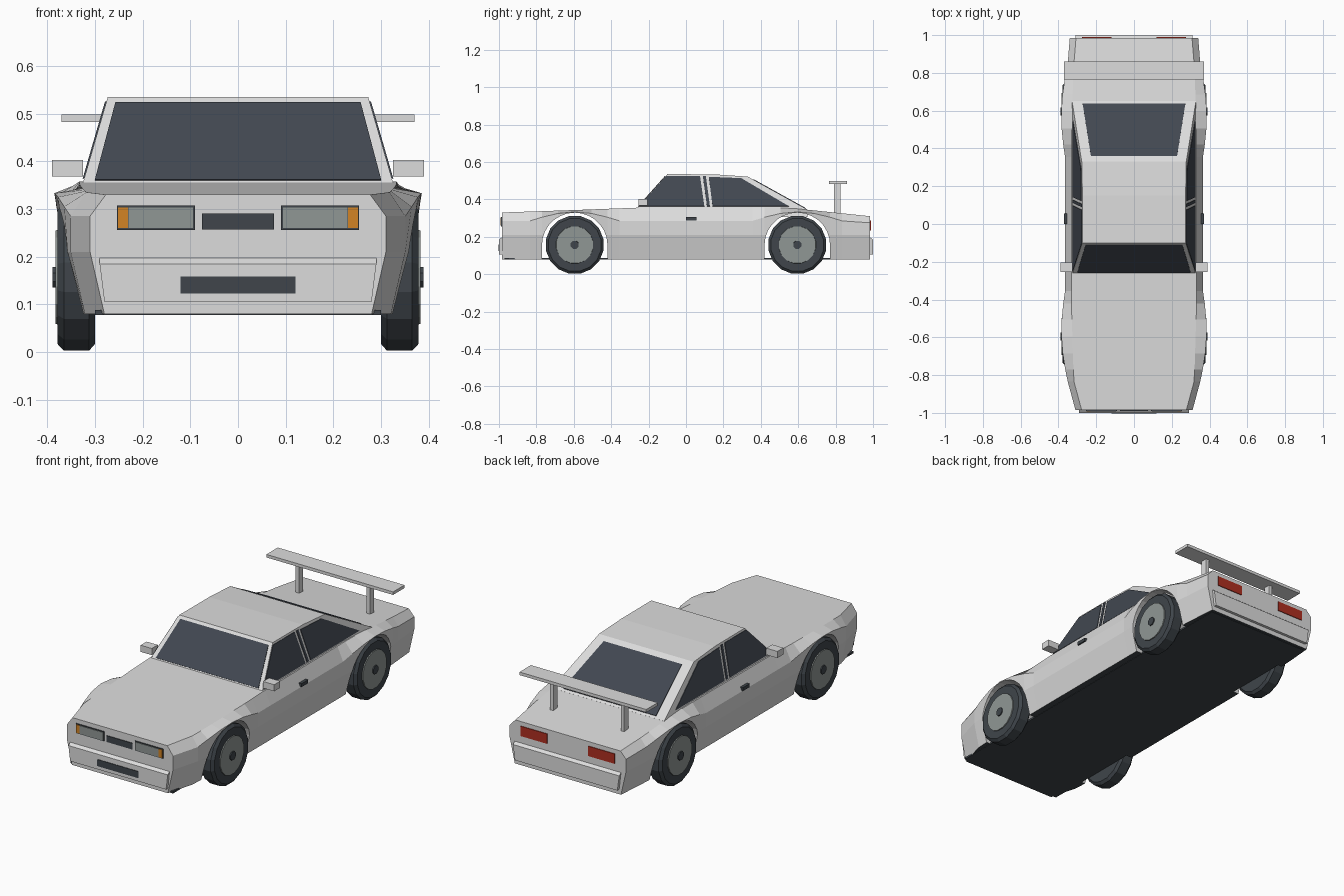
import bpy, bmesh, math
from mathutils import Vector

old = bpy.data.objects.get("Cube")
if old:
    bpy.data.objects.remove(old, do_unlink=True)


def material(name, rgb):
    m = bpy.data.materials.new(name)
    m.use_nodes = True
    m.diffuse_color = (*rgb, 1)
    m.node_tree.nodes["Principled BSDF"].inputs["Base Color"].default_value = (*rgb, 1)
    return m


PAINT = material("white_paint", (0.72, 0.72, 0.72))
GLASS = material("dark_glass", (0.054, 0.064, 0.082))
DARK = material("black_rubber", (0.05, 0.06, 0.07))
GREY = material("grey_metal", (0.28, 0.31, 0.30))
AMBER = material("amber_lamp", (0.65, 0.23, 0.018))
RED = material("red_lamp", (0.43, 0.028, 0.015))
SIDES = (("left", 1), ("right", -1))


def finish(name, bm, *mats):
    bmesh.ops.recalc_face_normals(bm, faces=bm.faces)
    me = bpy.data.meshes.new(name)
    bm.to_mesh(me)
    bm.free()
    for m in mats:
        me.materials.append(m)
    ob = bpy.data.objects.new(name, me)
    bpy.context.collection.objects.link(ob)
    return ob


def loft(name, rings, *mats):
    """Skin closed rings of points and cap both ends."""
    bm = bmesh.new()
    rows = [[bm.verts.new(p) for p in ring] for ring in rings]
    n = len(rows[0])
    for a, b in zip(rows, rows[1:]):
        for i in range(n):
            j = (i + 1) % n
            bm.faces.new((a[i], a[j], b[j], b[i]))
    bm.faces.new(rows[0])
    bm.faces.new(rows[-1])
    return finish(name, bm, *mats)


def box(name, x, y, z, mat):
    rings = [[(a, y[0], z[0]), (a, y[1], z[0]), (a, y[1], z[1]), (a, y[0], z[1])] for a in x]
    return loft(name, rings, mat)


def plate(name, pts, mat):
    """Thin pane lying on a flat surface, raised away from the cabin centre."""
    pts = [Vector(p) for p in pts]
    n = (pts[1] - pts[0]).cross(pts[2] - pts[0]).normalized()
    if n.dot(pts[0] - Vector((0, 0.1, 0.3))) < 0:
        n = -n
    return loft(name, [[p - n * 0.002 for p in pts], [p + n * 0.003 for p in pts]], mat)


def lerp(table, t):
    for (a, u), (b, v) in zip(table, table[1:]):
        if t <= b:
            return u + (v - u) * max(0, t - a) / (b - a)
    return table[-1][1]


# Body shell: cross sections along the length with flared wheel arches
AXLE, HUB_Z = 0.595, 0.157
WIDTH = [(-0.985, 0.31), (-0.83, 0.352), (-0.4, 0.365), (0.4, 0.365), (0.8, 0.355), (0.985, 0.34)]
TOP = [(-0.985, 0.33), (-0.6, 0.343), (-0.25, 0.356), (0.45, 0.358), (0.6, 0.35), (0.985, 0.31)]


def section(y):
    d = min(abs(abs(y) - AXLE) / 0.24, 1)
    flare = math.cos(d * math.pi / 2)
    w, top = lerp(WIDTH, y), lerp(TOP, y)
    half = [(w - 0.03, 0.08), (w + 0.008 * flare, 0.21),
            (w + 0.025 * flare, 0.285 + 0.048 * flare), (w - 0.033, top)]
    if y > 0.9:
        half[2] = (w, 0.275)
    return [(x, y, z) for x, z in half] + [(-x, y, z) for x, z in reversed(half)]


steps = [-0.24, -0.175, -0.09, 0, 0.09, 0.175, 0.24]
stations = [-0.985] + [-AXLE + s for s in steps] + [-0.25, 0.1] + [AXLE + s for s in steps] + [0.985]
body = loft("body", [section(y) for y in stations], PAINT, DARK)
for f in body.data.polygons:
    if f.normal.z < -0.9:
        f.material_index = 1

# Wheel arch openings
for y in (-AXLE, AXLE):
    arc = [(y + 0.175 * math.cos(math.pi * i / 14), HUB_Z + 0.172 * math.sin(math.pi * i / 14))
           for i in range(15)]
    arc += [(y - 0.175, 0), (y + 0.175, 0)]
    cutter = loft("arch_cutter", [[(x, a, b) for a, b in arc] for x in (-0.5, 0.5)], PAINT)
    cutter.hide_render = True
    mod = body.modifiers.new("arch", "BOOLEAN")
    mod.operation, mod.solver, mod.object = "DIFFERENCE", "EXACT", cutter
    dg = bpy.context.evaluated_depsgraph_get()
    cut = bpy.data.meshes.new_from_object(body.evaluated_get(dg))
    body.modifiers.clear()
    body.data = cut
    bpy.data.objects.remove(cutter, do_unlink=True)
box("floor_pan", (-0.3, 0.3), (-0.97, 0.97), (0.078, 0.088), DARK)

# Bumpers
for name, s, w in (("front_bumper", -1, 0.29), ("rear_bumper", 1, 0.31)):
    prof = [(0.975, 0.105), (1.0, 0.105), (1.0, 0.185), (0.975, 0.205)]
    loft(name, [[(x * (1 if z > 0.15 else 0.965), s * y, z) for y, z in prof] for x in (-w, w)], PAINT)


# Cabin: sides lean inwards on one plane
def side_x(z):
    return 0.325 - (z - 0.355) * 0.29


cabin_profile = [(-0.305, 0.305), (-0.1, 0.535), (0.15, 0.534), (0.33, 0.522), (0.65, 0.345), (0.65, 0.305)]
loft("cabin", [[(s * side_x(z), y, z) for y, z in cabin_profile] for s in (-1, 1)], PAINT)


def screen(name, y_of, low, high):
    (xa, za), (xb, zb) = low, high
    plate(name, [(-xa, y_of(za), za), (xa, y_of(za), za), (xb, y_of(zb), zb), (-xb, y_of(zb), zb)], GLASS)


screen("windscreen", lambda z: -0.1 - (0.535 - z) * 0.891, (0.3, 0.36), (0.257, 0.522))
screen("rear_window", lambda z: 0.65 - (z - 0.345) * 1.808, (0.272, 0.352), (0.228, 0.506))

WINDOWS = {
    "front_side_window": [(-0.25, 0.363), (-0.105, 0.525), (0.075, 0.525), (0.098, 0.363)],
    "pillar_trim": [(0.112, 0.363), (0.09, 0.525), (0.106, 0.525), (0.128, 0.363)],
    "rear_side_window": [(0.142, 0.363), (0.122, 0.52), (0.295, 0.513), (0.55, 0.363)],
}
for label, s in SIDES:
    for name, pts in WINDOWS.items():
        plate(f"{label}_{name}", [(s * side_x(z), y, z) for y, z in pts], GLASS)


def span(s, a, b):
    return tuple(sorted((s * a, s * b)))


# Wheels
def disc(name, s, y, rings, mat, n=16):
    loft(name, [[(s * x, y + r * math.sin(2 * math.pi * (i + 0.5) / n),
                  HUB_Z + r * math.cos(2 * math.pi * (i + 0.5) / n)) for i in range(n)]
                for x, r in rings], mat)


for label, s in SIDES:
    for end, y in (("front", -AXLE), ("rear", AXLE)):
        disc(f"{end}_{label}_tyre", s, y,
             [(0.3, 0.143), (0.312, 0.157), (0.365, 0.157), (0.378, 0.143)], DARK)
        disc(f"{end}_{label}_rim", s, y, [(0.37, 0.102), (0.383, 0.1)], GREY)
        disc(f"{end}_{label}_hub", s, y, [(0.37, 0.024), (0.389, 0.023)], DARK, 8)

# Mirrors, handles, lamps and wing posts
FRONT, REAR = (-0.989, -0.98), (0.98, 0.989)
for label, s in SIDES:
    box(f"{label}_mirror", span(s, 0.325, 0.39), (-0.255, -0.205), (0.368, 0.403), PAINT)
    box(f"{label}_door_handle", span(s, 0.355, 0.371), (0, 0.055), (0.288, 0.306), DARK)
    box(f"{label}_headlight_frame", span(s, 0.09, 0.254), FRONT, (0.256, 0.307), DARK)
    box(f"{label}_headlight", span(s, 0.094, 0.23), (-0.992, -0.985), (0.26, 0.303), GREY)
    box(f"{label}_indicator", span(s, 0.231, 0.251), (-0.992, -0.985), (0.26, 0.303), AMBER)
    box(f"{label}_tail_light", span(s, 0.12, 0.275), REAR, (0.235, 0.287), RED)
    box(f"{label}_wing_post", span(s, 0.197, 0.217), (0.79, 0.825), (0.31, 0.486), PAINT)

# Grille, lower intake and wing
box("grille", (-0.075, 0.075), FRONT, (0.257, 0.29), DARK)
box("lower_intake", (-0.12, 0.12), (-1.003, -0.995), (0.123, 0.158), DARK)
box("rear_wing", (-0.37, 0.37), (0.765, 0.86), (0.482, 0.498), PAINT)
